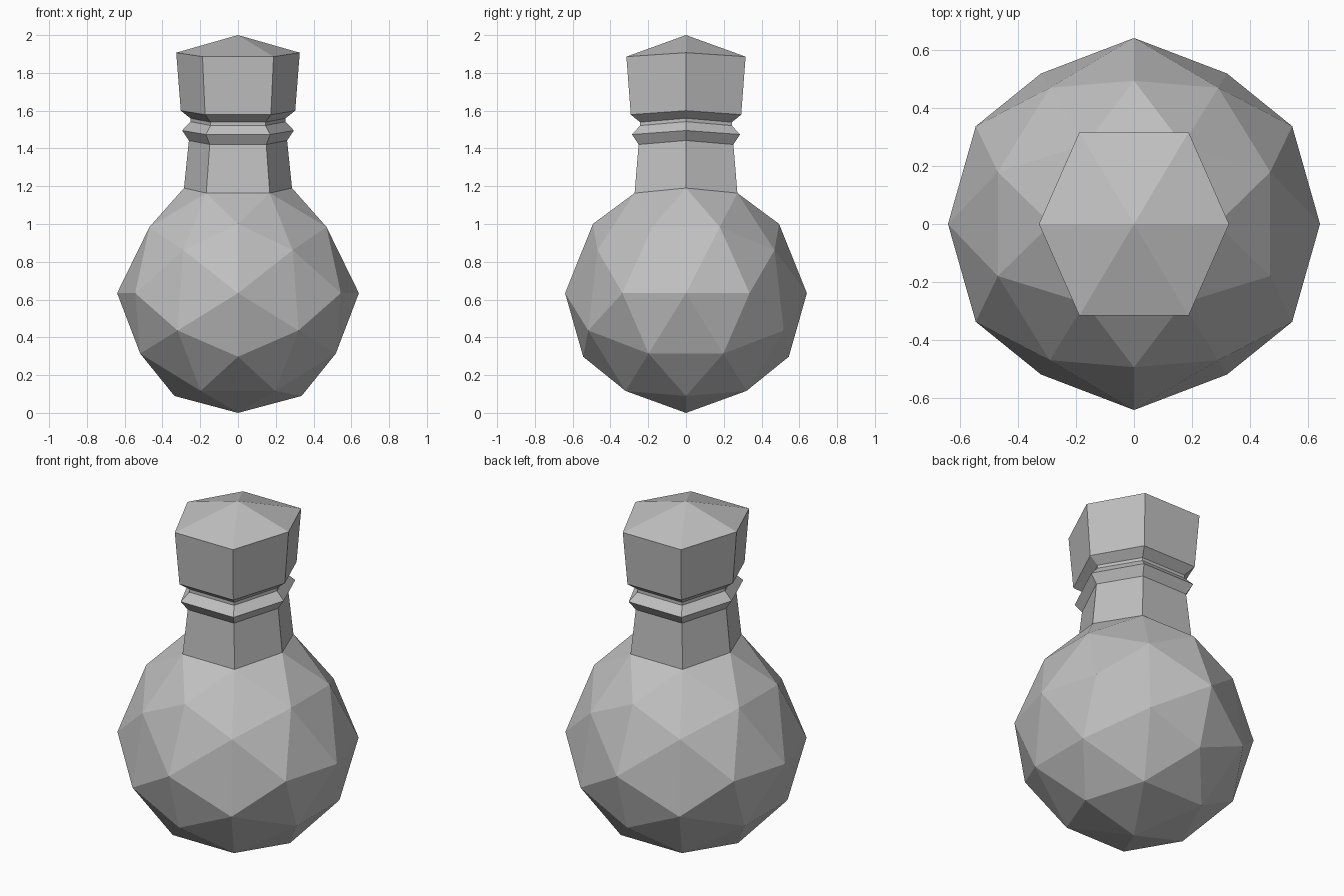
import bpy, bmesh
from itertools import combinations
from math import sqrt
from mathutils import Vector

cube = bpy.data.objects.get("Cube")
if cube:
    bpy.data.objects.remove(cube, do_unlink=True)

RADIUS, CENTRE = 0.64, 0.634

mat = bpy.data.materials.new("plain grey")
mat.use_nodes = True
grey = (0.53, 0.53, 0.53, 1)
mat.diffuse_color = grey
mat.node_tree.nodes["Principled BSDF"].inputs["Base Color"].default_value = grey


def finish(bm, name):
    bmesh.ops.recalc_face_normals(bm, faces=bm.faces[:])
    mesh = bpy.data.meshes.new(name)
    bm.to_mesh(mesh)
    bm.free()
    mesh.materials.append(mat)
    obj = bpy.data.objects.new(name, mesh)
    bpy.context.collection.objects.link(obj)
    return obj


def hexagon(bm, x, z):
    """Slightly uneven six-sided ring whose x corners sit a little higher."""
    cx, cy = 0.575 * x, 0.965 * x
    low = z - 0.021
    pts = [(x, 0, z), (cx, cy, low), (-cx, cy, low),
           (-x, 0, z), (-cx, -cy, low), (cx, -cy, low)]
    return [bm.verts.new(p) for p in pts]


# Faceted bulb: icosahedron corners plus edge midpoints, resting on a midpoint
phi = (1 + sqrt(5)) / 2
corners = []
for a in (-1, 1):
    for b in (-phi, phi):
        corners += [Vector((a, 0, b)), Vector((b, a, 0)), Vector((0, b, a))]
dirs = corners + [p + q for p, q in combinations(corners, 2) if (p - q).length < 2.1]
bm = bmesh.new()
for d in dirs:
    bm.verts.new(d.normalized() * RADIUS)
bmesh.ops.convex_hull(bm, input=bm.verts[:])

# Open the top and draw the shoulders in towards the neck
top = max(bm.verts, key=lambda v: v.co.z)
bmesh.ops.delete(bm, geom=[top], context='VERTS')
for v in bm.verts:
    z = v.co.z
    if z > 0.45:
        pull, lift = 0.85, 0.012
    elif z > 0.1:
        pull, lift = 0.905, 0.03
    else:
        pull, lift = 1, 0
    v.co.x *= pull
    v.co.y *= pull
    v.co.z = max(0, z + CENTRE + lift)
rim = [v for v in bm.verts if v.is_boundary]
rim.sort(key=lambda v: Vector((1, 0)).angle_signed(v.co.xy, 0), reverse=True)

# Neck, collar, groove and stopper as (corner radius, height) rings
profile = [(0.26, 1.442), (0.296, 1.495), (0.252, 1.542),
           (0.252, 1.56), (0.303, 1.60), (0.327, 1.907)]
rings = [hexagon(bm, x, z) for x, z in profile]

# Match the rim to the first ring by nearest corner
rim = [min(rim, key=lambda v: (v.co.xy - c.co.xy).length) for c in rings[0]]
rings.insert(0, rim)
for lower, upper in zip(rings, rings[1:]):
    for i in range(6):
        j = (i + 1) % 6
        bm.faces.new((lower[i], lower[j], upper[j], upper[i]))

# Low pointed top of the stopper
apex = bm.verts.new((0, 0, 2))
for i in range(6):
    bm.faces.new((rings[-1][i], rings[-1][(i + 1) % 6], apex))
finish(bm, "flask")
